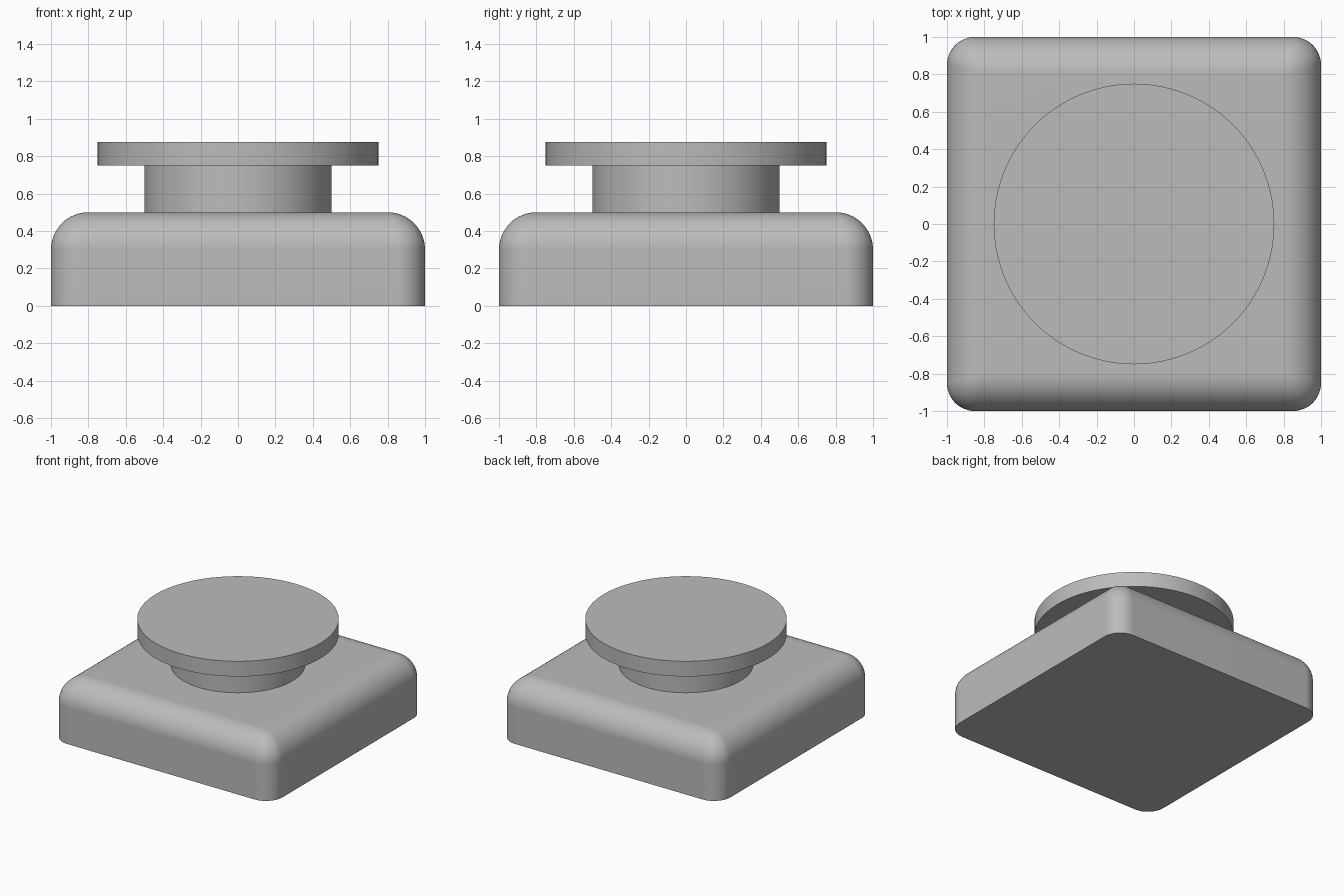
import bpy, bmesh
from math import sin, cos, pi, radians

cube = bpy.data.objects.get("Cube")
if cube:
    bpy.data.objects.remove(cube, do_unlink=True)

grey = bpy.data.materials.new("plain grey")
grey.use_nodes = True
colour = (0.5, 0.5, 0.5, 1)
grey.diffuse_color = colour
grey.node_tree.nodes["Principled BSDF"].inputs["Base Color"].default_value = colour


def finish(obj):
    """Give the material, smooth shading and flat large faces."""
    obj.data.materials.clear()
    obj.data.materials.append(grey)
    bpy.ops.object.select_all(action='DESELECT')
    obj.select_set(True)
    bpy.context.view_layer.objects.active = obj
    bpy.ops.object.shade_smooth_by_angle(angle=radians(30))
    weighted = obj.modifiers.new("flat faces", 'WEIGHTED_NORMAL')
    weighted.keep_sharp = True


def rounded_square(half, radius, z, steps=12):
    """Points around a square with rounded corners."""
    points = []
    for corner, (sx, sy) in enumerate(((1, 1), (-1, 1), (-1, -1), (1, -1))):
        for i in range(steps + 1):
            a = (corner + i / steps) * pi / 2
            points.append((sx * (half - radius) + radius * cos(a),
                           sy * (half - radius) + radius * sin(a), z))
    return points


# Base: rounded block with a flat underside and a filleted top
HEIGHT, CORNER, FILLET, STEPS = 0.5, 0.15, 0.2, 16
rings = [rounded_square(1, CORNER, 0)]
for i in range(STEPS + 1):
    a = i / STEPS * pi / 2
    rings.append(rounded_square(1 - FILLET * (1 - cos(a)), CORNER * cos(a),
                                HEIGHT - FILLET * (1 - sin(a))))
bm = bmesh.new()
loops = [[bm.verts.new(p) for p in ring] for ring in rings]
for low, high in zip(loops, loops[1:]):
    for j in range(len(low)):
        k = (j + 1) % len(low)
        bm.faces.new((low[j], low[k], high[k], high[j]))
bm.faces.new(loops[0][::-1])
bm.faces.new(loops[-1])
bmesh.ops.remove_doubles(bm, verts=bm.verts, dist=1e-5)
bmesh.ops.recalc_face_normals(bm, faces=bm.faces)
mesh = bpy.data.meshes.new("base")
bm.to_mesh(mesh)
bm.free()
base = bpy.data.objects.new("base", mesh)
bpy.context.collection.objects.link(base)
finish(base)

# Neck and top disc
for name, radius, bottom, top in (("neck", 0.5, 0.5, 0.75),
                                  ("top_disc", 0.75, 0.75, 0.875)):
    bpy.ops.mesh.primitive_cylinder_add(vertices=96, radius=radius,
                                        depth=top - bottom,
                                        location=(0, 0, (bottom + top) / 2))
    part = bpy.context.object
    part.name = name
    finish(part)
